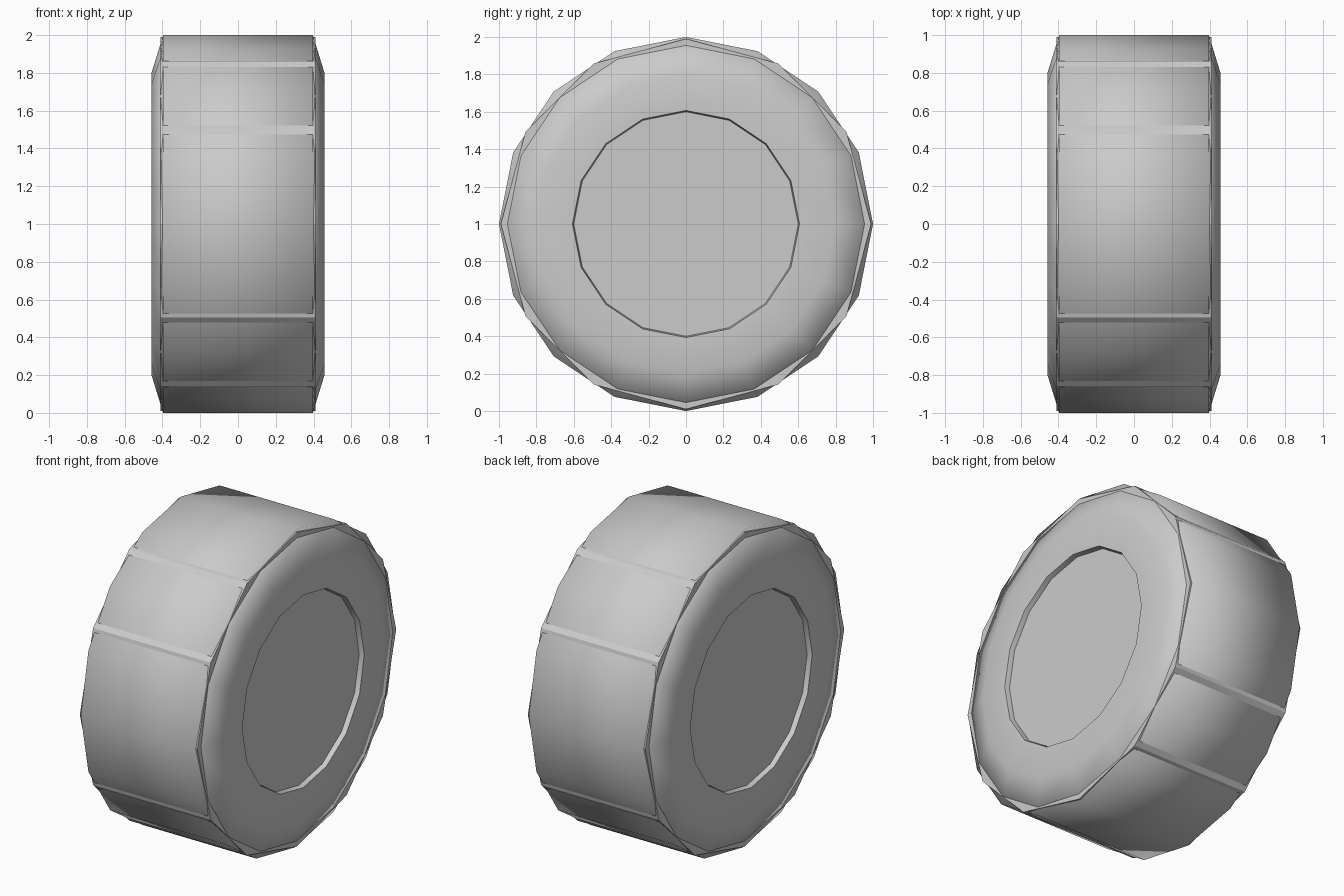
import bpy
import bmesh
import math

cube = bpy.data.objects.get("Cube")
if cube:
    bpy.data.objects.remove(cube, do_unlink=True)

grey = bpy.data.materials.new("plain_grey")
grey.use_nodes = True
colour = (0.6, 0.6, 0.6, 1)
grey.diffuse_color = colour
grey.node_tree.nodes["Principled BSDF"].inputs["Base Color"].default_value = colour


def lathe(name, half_profile, sides, smooth_angle, capped=True):
    """Spin a mirrored (x, radius) profile round the x axis."""
    profile = [(-x, r) for x, r in half_profile] + list(reversed(half_profile))
    bm = bmesh.new()
    rings = []
    for x, r in profile:
        angles = [2 * math.pi * i / sides for i in range(sides)]
        rings.append([bm.verts.new((x, r * math.cos(a), r * math.sin(a))) for a in angles])
    pairs = list(zip(rings, rings[1:]))
    if not capped:
        pairs.append((rings[-1], rings[0]))
    for low, high in pairs:
        for i in range(sides):
            j = (i + 1) % sides
            bm.faces.new((low[i], low[j], high[j], high[i]))
    if capped:
        bm.faces.new(rings[0])
        bm.faces.new(rings[-1])
    bmesh.ops.recalc_face_normals(bm, faces=bm.faces)
    mesh = bpy.data.meshes.new(name)
    bm.to_mesh(mesh)
    bm.free()
    mesh.materials.append(grey)
    obj = bpy.data.objects.new(name, mesh)
    bpy.context.collection.objects.link(obj)
    obj.location.z = 1
    bpy.ops.object.select_all(action="DESELECT")
    obj.select_set(True)
    bpy.context.view_layer.objects.active = obj
    bpy.ops.object.shade_smooth_by_angle(angle=math.radians(smooth_angle))


# Rounded tyre: an open ring from the rim opening out to the tread edge
lathe("tyre", [(0.455, 0.607), (0.458, 0.8), (0.396, 1.0)], 16, 85, capped=False)

# Hub discs, set back slightly inside the rim on both sides
lathe("hub", [(0.425, 0.6)], 16, 30)

# Sloping lip between the tyre opening and the hub discs
lathe("rim_lip", [(0.425, 0.6), (0.455, 0.607)], 16, 30, capped=False)

# Coarser tread band whose corners break through the tyre as cross ridges
lathe("tread_band", [(0.41, 0.99)], 12, 25)
